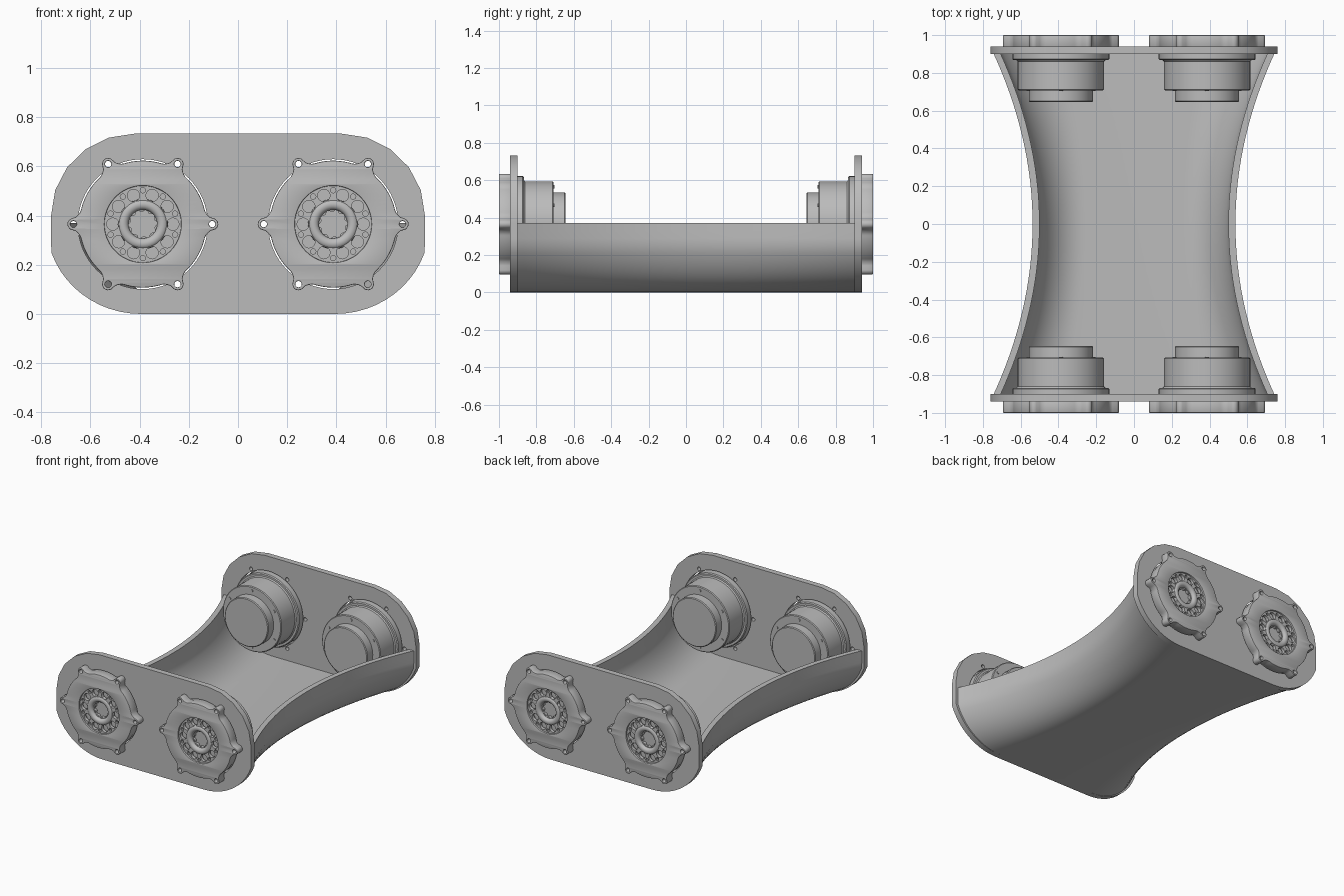
import bpy, bmesh, math
from mathutils import Matrix

cube = bpy.data.objects.get("Cube")
if cube:
    bpy.data.objects.remove(cube, do_unlink=True)

grey = bpy.data.materials.new("plain_grey")
grey.use_nodes = True
grey.diffuse_color = (0.5, 0.5, 0.5, 1)
grey.node_tree.nodes["Principled BSDF"].inputs["Base Color"].default_value = (0.5, 0.5, 0.5, 1)

AXIS_X, AXIS_Z, RIM_Z = 0.387, 0.365, 0.37


def finish(bm, name, angle=35):
    """Turn a bmesh into a shaded, coloured object."""
    bmesh.ops.remove_doubles(bm, verts=bm.verts, dist=1e-5)
    bmesh.ops.recalc_face_normals(bm, faces=bm.faces)
    mesh = bpy.data.meshes.new(name)
    bm.to_mesh(mesh)
    bm.free()
    mesh.materials.clear()
    mesh.materials.append(grey)
    obj = bpy.data.objects.new(name, mesh)
    bpy.context.collection.objects.link(obj)
    bpy.ops.object.select_all(action='DESELECT')
    obj.select_set(True)
    bpy.context.view_layer.objects.active = obj
    bpy.ops.object.shade_smooth_by_angle(angle=math.radians(angle))
    return obj


def stand(x, z, side):
    """Map local (x, height, depth) to the world; depth runs outward along side * y."""
    return Matrix(((1, 0, 0, x), (0, 0, side, 0), (0, 1, 0, z), (0, 0, 0, 1)))


def circle(r, cx=0, cy=0, n=24):
    return [(cx + r * math.cos(math.tau * i / n), cy + r * math.sin(math.tau * i / n)) for i in range(n)]


def polar(r, degrees):
    a = math.radians(degrees)
    return r * math.cos(a), r * math.sin(a)


def slab(name, loops, d0, d1, matrix, bevel=0.0):
    """Extrude filled outlines (first outer, then holes) from depth d0 to d1."""
    curve = bpy.data.curves.new(name, 'CURVE')
    curve.dimensions = '2D'
    curve.fill_mode = 'BOTH'
    curve.extrude = (d1 - d0) / 2 - bevel
    curve.bevel_depth = bevel
    curve.bevel_resolution = 1
    curve.offset = -bevel
    for loop in loops:
        spline = curve.splines.new('POLY')
        spline.points.add(len(loop) - 1)
        for point, (x, y) in zip(spline.points, loop):
            point.co = (x, y, 0, 1)
        spline.use_cyclic_u = True
    temp = bpy.data.objects.new(name + "_outline", curve)
    bpy.context.collection.objects.link(temp)
    bpy.context.view_layer.update()
    mesh = bpy.data.meshes.new_from_object(temp.evaluated_get(bpy.context.evaluated_depsgraph_get()))
    bpy.data.objects.remove(temp, do_unlink=True)
    bm = bmesh.new()
    bm.from_mesh(mesh)
    bpy.data.meshes.remove(mesh)
    bm.transform(matrix @ Matrix.Translation((0, 0, (d0 + d1) / 2)))
    return finish(bm, name)


def lathe(name, profile, matrix, n=48):
    """Spin a (radius, depth) profile about the depth axis."""
    bm = bmesh.new()
    verts = [bm.verts.new((r, 0, d)) for r, d in profile]
    edges = [bm.edges.new(pair) for pair in zip(verts, verts[1:])]
    bmesh.ops.spin(bm, geom=verts + edges, cent=(0, 0, 0), axis=(0, 0, 1),
                   angle=math.tau, steps=n, use_merge=True)
    bm.transform(matrix)
    return finish(bm, name)


def lower_half(n=14):
    """Lower trough outline from the right rim round to the left rim."""
    right = []
    for i in range(n + 1):
        a = math.pi / 2 * i / n
        right.append((min(0.76, 0.395 + 0.385 * math.cos(a)), RIM_Z * (1 - math.sin(a))))
    return right + [(-x, z) for x, z in reversed(right)]


def upper_half(n=5):
    """Faceted top corners, left to right."""
    right = [(0.42 + 0.34 * math.cos(math.pi / 2 * i / n), 0.4 + 0.333 * math.sin(math.pi / 2 * i / n))
             for i in range(n + 1)]
    return [(-x, z) for x, z in right] + right[::-1]


# Waisted trough with an even wall
def build_trough(wall=0.037, rows=32, end=0.925):
    bm = bmesh.new()
    section = lower_half()
    grid = []
    for j in range(rows + 1):
        y = -end + 2 * end * j / rows
        half = 0.537 + 0.217 * (y / end) ** 2
        outer = [(x * half / 0.76, z) for x, z in section]
        inner = [(x * (half - wall) / 0.76, wall + z * (RIM_Z - wall) / RIM_Z) for x, z in section]
        grid.append([bm.verts.new((x, y, z)) for x, z in outer + inner[::-1]])
    for a, b in zip(grid, grid[1:]):
        for i in range(len(a)):
            k = (i + 1) % len(a)
            bm.faces.new((a[i], a[k], b[k], b[i]))
    bm.faces.new(grid[0])
    bm.faces.new(grid[-1])
    finish(bm, "trough")


# Round cover outline with six blended ears
def cover_outline(n=180):
    points = []
    for i in range(n):
        deg = 360 * i / n
        off = abs((deg + 30) % 60 - 30)
        base, ear = 0.258, 0.0
        if off < 5:
            s = math.sin(math.radians(off)) * 0.282
            ear = 0.282 * math.cos(math.radians(off)) + math.sqrt(max(0, 0.025 ** 2 - s * s))
        blend = base + 0.027 * max(0, 1 - (off - 4) / 9) ** 2 if off < 13 else base
        points.append(polar(max(ear, min(blend, 0.285)), deg))
    return points


build_trough()
ear_spots = [polar(0.282, 60 * k) for k in range(6)]

for side, end_name in ((-1, "front"), (1, "back")):
    # End plate with motor openings and bolt holes
    loops = [lower_half() + upper_half()]
    for cx in (-AXIS_X, AXIS_X):
        loops.append(circle(0.264, cx, AXIS_Z, 64))
        loops += [circle(0.013, cx + x, AXIS_Z + y, 12) for x, y in ear_spots]
    slab(end_name + "_end_plate", loops, 0.9, 0.94, stand(0, 0, side))

    for cx, hand in ((AXIS_X, "left"), (-AXIS_X, "right")):
        m = stand(cx, AXIS_Z, side)
        tag = f"{end_name}_{hand}_"

        # Eared outer cover
        slab(tag + "cover", [cover_outline(), circle(0.156, n=48)]
             + [circle(0.013, x, y, 12) for x, y in ear_spots], 0.938, 1.0, m, 0.004)

        # Hub ring with round pockets
        pockets = [circle(0.025, *polar(0.122, 36 * k), 16) for k in range(10)]
        pockets += [circle(0.011, *polar(0.138, 18 + 36 * k), 10) for k in range(10)]
        slab(tag + "hub_ring", [circle(0.156, n=48), circle(0.09, n=48)] + pockets, 0.965, 0.988, m)

        # Rounded hub collar around the shaft bore
        ring = [(0.08 + 0.022 * math.cos(math.tau * i / 16), 0.975 + 0.02 * math.sin(math.tau * i / 16))
                for i in range(17)]
        lathe(tag + "hub_collar", ring, m)
        slab(tag + "bore_spline", [circle(0.066, n=32)]
             + [[polar(0.058 if i % 4 < 2 else 0.05, 9 * i) for i in range(40)]], 0.95, 0.972, m)

        # Stepped motor housing behind the plate
        lathe(tag + "motor", [(0, 0.645), (0.165, 0.645), (0.17, 0.65), (0.17, 0.708), (0.224, 0.708),
                              (0.229, 0.713), (0.229, 0.86), (0.236, 0.867), (0.25, 0.867),
                              (0.256, 0.873), (0.256, 0.952), (0, 0.952)], m)

        # Small screws on the housing step
        for k in range(6):
            x, y = polar(0.2, 60 * k + 30)
            slab(f"{tag}screw_{k + 1}", [circle(0.01, x, y, 10)], 0.703, 0.712, m)
